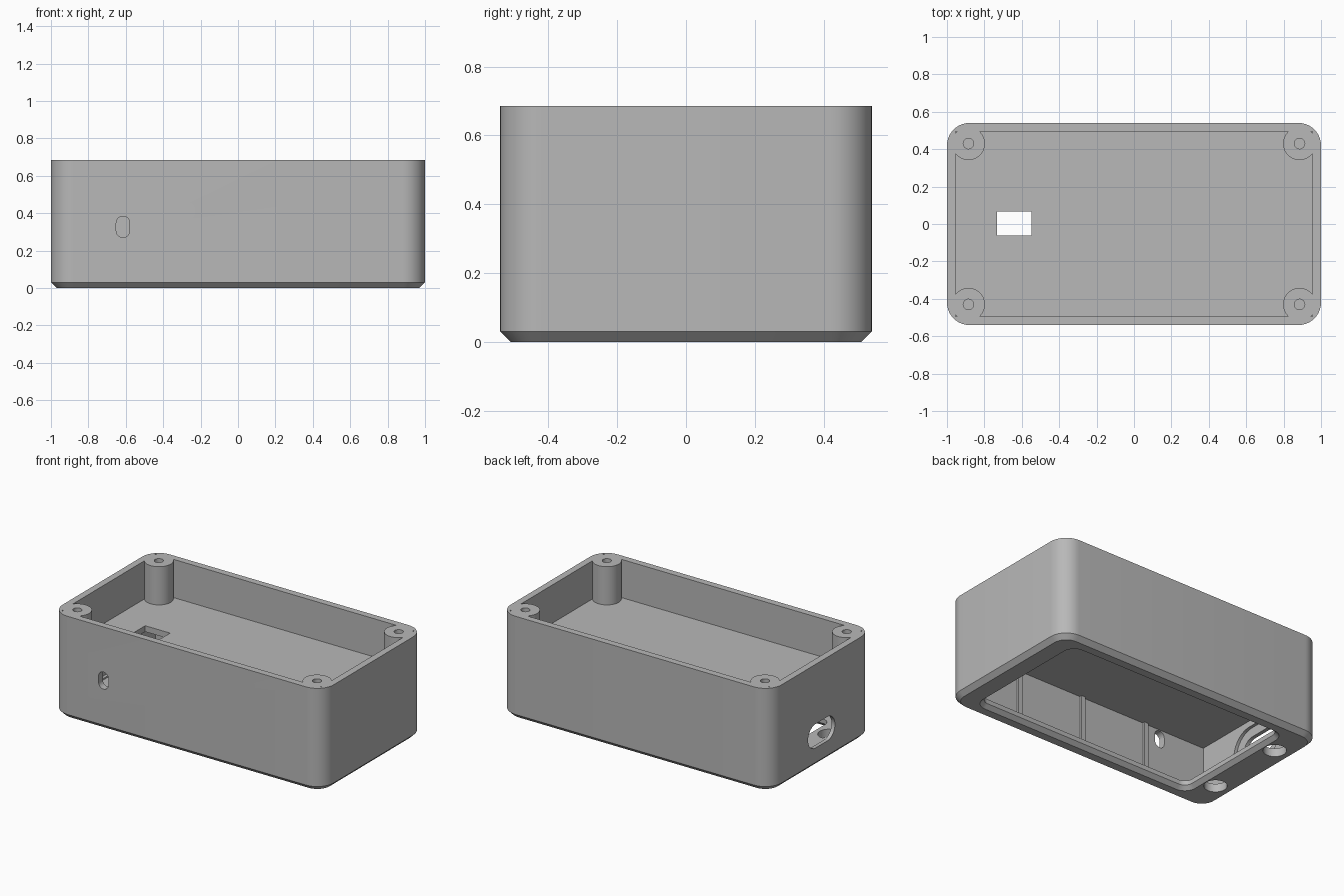
import bpy
import bmesh
import math

old = bpy.data.objects.get("Cube")
if old:
    bpy.data.objects.remove(old, do_unlink=True)

# Single plastic colour
grey = bpy.data.materials.new("grey_plastic")
grey.use_nodes = True
GREY = (0.48, 0.48, 0.48, 1.0)
grey.diffuse_color = GREY
grey.node_tree.nodes["Principled BSDF"].inputs["Base Color"].default_value = GREY

HEIGHT = 0.685
FLOOR_LOW, FLOOR_TOP = 0.39, 0.43
PLATE = 0.055
IN_X, IN_Y = 0.955, 0.495


def outline(cu, cv, hu, hv, r, steps=10):
    """Rounded rectangle; half sizes hu, hv and corner radius r."""
    pts = []
    for k, (su, sv) in enumerate(((1, 1), (-1, 1), (-1, -1), (1, -1))):
        for i in range(steps + 1):
            if r == 0 and i:
                break
            a = math.pi / 2 * (k + i / steps)
            p = (cu + su * (hu - r) + r * math.cos(a),
                 cv + sv * (hv - r) + r * math.sin(a))
            if not pts or math.dist(p, pts[-1]) > 1e-5:
                pts.append(p)
    if math.dist(pts[0], pts[-1]) < 1e-5:
        pts.pop()
    return pts


def loft(name, sections, axis="z"):
    """Solid through (level, outline) sections stacked along an axis."""
    place = {"z": lambda u, v, h: (u, v, h),
             "y": lambda u, v, h: (u, h, v),
             "x": lambda u, v, h: (h, u, v)}[axis]
    bm = bmesh.new()
    rings = [[bm.verts.new(place(u, v, h)) for u, v in pts] for h, pts in sections]
    for a, b in zip(rings, rings[1:]):
        n = len(a)
        for i in range(n):
            j = (i + 1) % n
            bm.faces.new((a[i], a[j], b[j], b[i]))
    bm.faces.new(rings[0])
    bm.faces.new(rings[-1])
    bmesh.ops.recalc_face_normals(bm, faces=bm.faces)
    mesh = bpy.data.meshes.new(name)
    bm.to_mesh(mesh)
    bm.free()
    mesh.materials.append(grey)
    obj = bpy.data.objects.new(name, mesh)
    bpy.context.scene.collection.objects.link(obj)
    return obj


def prism(name, h0, h1, cu, cv, hu, hv, r=0.0, axis="z"):
    pts = outline(cu, cv, hu, hv, r)
    return loft(name, [(h0, pts), (h1, pts)], axis)


def rod(name, h0, h1, x, y, r):
    return prism(name, h0, h1, x, y, r, r, r)


def carve(target, cutters):
    """Subtract the cutters, bake the result and drop the cutters."""
    for c in cutters:
        c.hide_render = True
        mod = target.modifiers.new("cut", "BOOLEAN")
        mod.operation = "DIFFERENCE"
        mod.solver = "EXACT"
        mod.object = c
    bpy.context.view_layer.update()
    graph = bpy.context.evaluated_depsgraph_get()
    baked = bpy.data.meshes.new_from_object(target.evaluated_get(graph))
    target.modifiers.clear()
    target.data = baked
    for c in cutters:
        bpy.data.objects.remove(c, do_unlink=True)


corners = [(sx * 0.885, sy * 0.43) for sx in (-1, 1) for sy in (-1, 1)]

# Outer shell with a chamfered foot
shell = loft("case_body", [
    (0, outline(0, 0, 0.97, 0.51, 0.09)),
    (0.03, outline(0, 0, 1.0, 0.54, 0.12)),
    (HEIGHT, outline(0, 0, 1.0, 0.54, 0.12))])

# Upper tray, leaving the screw posts standing in its corners
tray = prism("tray_cutter", FLOOR_TOP, 0.8, 0, 0, IN_X, IN_Y)
carve(tray, [rod("post_cutter", 0.3, 0.9, x, y, 0.088) for x, y in corners])

cutters = [tray]
cutters += [rod("screw_cutter", 0.45, 0.75, x, y, 0.028) for x, y in corners]

# Lower compartment and its bevelled opening underneath
cutters.append(prism("compartment_cutter", PLATE, FLOOR_LOW, 0, 0, IN_X, IN_Y))
cutters.append(loft("opening_cutter", [
    (-0.01, outline(0.035, 0, 0.835, 0.465, 0.09)),
    (0.025, outline(0.035, 0, 0.80, 0.43, 0.055)),
    (0.1, outline(0.035, 0, 0.80, 0.43, 0.055))]))

# Round holes in the bottom plate
cutters += [rod("foot_cutter", -0.1, 0.1, -0.865, s * 0.275, 0.07) for s in (-1, 1)]

# Window in the middle floor
cutters.append(prism("window_cutter", 0.3, 0.5, -0.64, 0.003, 0.092, 0.064))

# Upright slot in the front wall
cutters.append(prism("front_slot_cutter", -0.6, -0.45, -0.615, 0.327,
                     0.036, 0.057, 0.036, "y"))

# Cable slot in the end wall with a wider recess on its inner side
cutters.append(prism("cable_slot_cutter", -1.1, -0.9, 0, 0.207,
                     0.142, 0.08, 0.08, "x"))
cutters.append(prism("cable_recess_cutter", -0.975, -0.9, 0, 0.207,
                     0.21, 0.142, 0.142, "x"))

carve(shell, cutters)

# Slim upright ribs on the long walls of the lower compartment
parts = [shell]
for side, s in (("front", -1), ("back", 1)):
    for i in range(3):
        parts.append(prism(f"{side}_rib_{i + 1}", PLATE - 0.01, FLOOR_LOW + 0.01,
                           -0.5 + 0.49 * i, s * IN_Y, 0.016, 0.016))

# Smooth round corners, crisp edges
bpy.ops.object.select_all(action="DESELECT")
for p in parts:
    p.select_set(True)
bpy.context.view_layer.objects.active = shell
bpy.ops.object.shade_smooth_by_angle(angle=math.radians(30))
